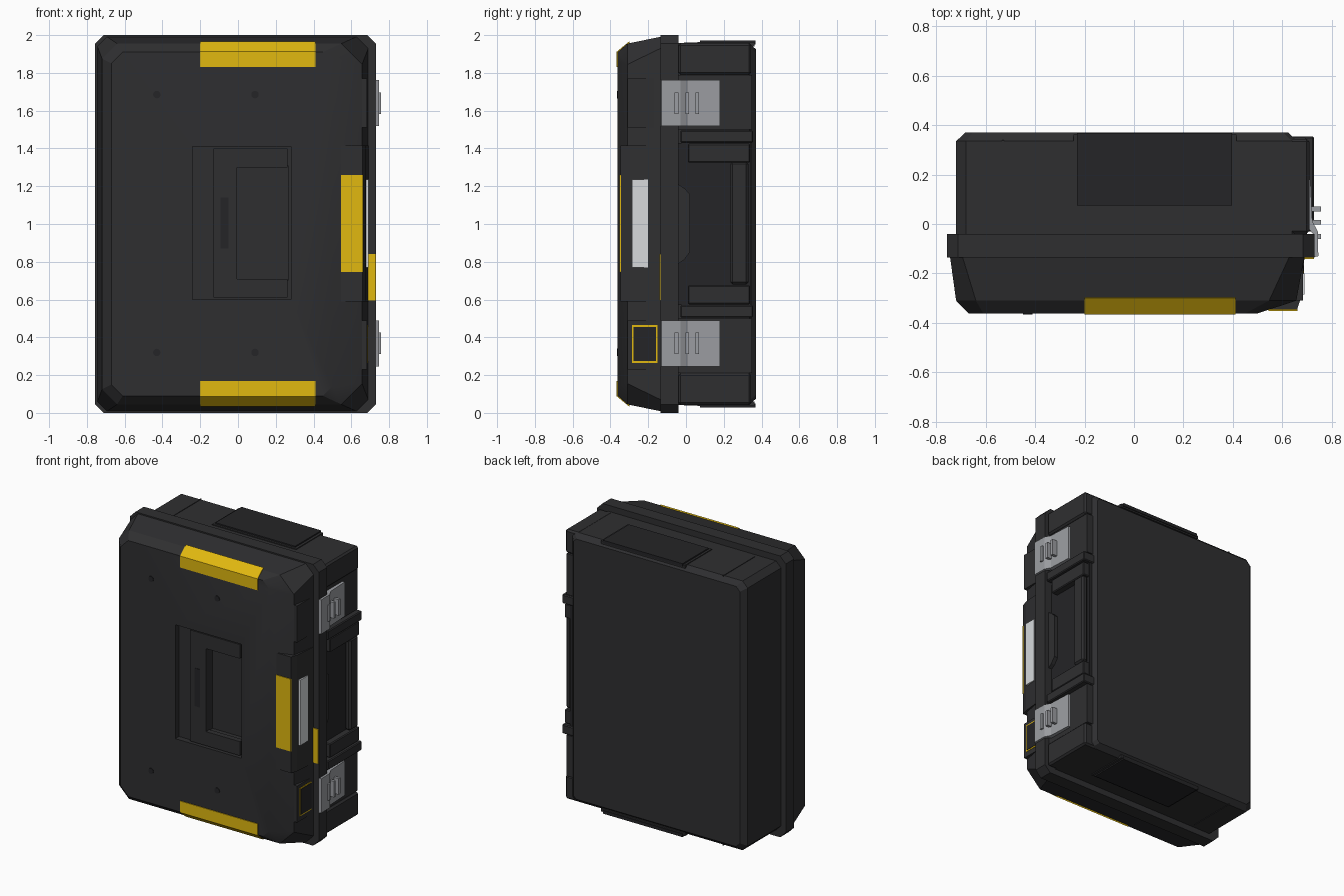
import bpy, bmesh, math
from mathutils import Vector

if "Cube" in bpy.data.objects:
    bpy.data.objects.remove(bpy.data.objects["Cube"])


def material(name, rgb):
    m = bpy.data.materials.new(name)
    m.diffuse_color = (*rgb, 1)
    m.use_nodes = True
    m.node_tree.nodes["Principled BSDF"].inputs["Base Color"].default_value = m.diffuse_color
    return m


DARK = material("charcoal", (0.028, 0.028, 0.030))
BLACK = material("black", (0.018, 0.018, 0.020))
YELLOW = material("yellow", (0.75, 0.48, 0.005))
STEEL = material("steel", (0.33, 0.34, 0.36))
WHITE = material("white", (0.68, 0.70, 0.72))


def finish(bm, name, mat):
    bmesh.ops.recalc_face_normals(bm, faces=bm.faces)
    me = bpy.data.meshes.new(name)
    bm.to_mesh(me)
    bm.free()
    me.materials.append(mat)
    ob = bpy.data.objects.new(name, me)
    bpy.context.collection.objects.link(ob)
    return ob


def loft(name, rings, mat=DARK):
    bm = bmesh.new()
    rows = [[bm.verts.new(p) for p in r] for r in rings]
    n = len(rows[0])
    for a, b in zip(rows, rows[1:]):
        for i in range(n):
            j = (i + 1) % n
            bm.faces.new((a[i], a[j], b[j], b[i]))
    bm.faces.new(rows[0])
    bm.faces.new(rows[-1])
    return finish(bm, name, mat)


def octagon(y, x0, x1, z0, cl, cr):
    # rectangle with cut corners, symmetric about z = 1
    z1 = 2 - z0
    return [(x, y, z) for x, z in (
        (x0 + cl, z0), (x1 - cr, z0), (x1, z0 + cr), (x1, z1 - cr),
        (x1 - cr, z1), (x0 + cl, z1), (x0, z1 - cl), (x0, z0 + cl))]


def prism(name, profile, axis, a, b, mat=DARK):
    # profile is (y, z) for axis x, (x, y) for axis z
    put = (lambda p, t: (t, *p)) if axis == 'x' else (lambda p, t: (*p, t))
    return loft(name, [[put(p, t) for p in profile] for t in (a, b)], mat)


def box(name, x, y, z, mat=DARK, bevel=0.0):
    bm = bmesh.new()
    bmesh.ops.create_cube(bm, size=1)
    for v in bm.verts:
        v.co = Vector([(r[0] + r[1]) / 2 + c * (r[1] - r[0]) for c, r in zip(v.co, (x, y, z))])
    if bevel:
        bmesh.ops.bevel(bm, geom=bm.edges[:], offset=bevel, segments=1, affect='EDGES')
    return finish(bm, name, mat)


def pair(name, x, y, z, mat=DARK, bevel=0.0):
    # box near the top and its mirror near the bottom
    box(name + "_upper", x, y, z, mat, bevel)
    box(name + "_lower", x, y, (2 - z[1], 2 - z[0]), mat, bevel)


def cut(ob, x, y, z):
    tool = box("cutter", x, y, z)
    tool.hide_render = True
    mod = ob.modifiers.new("cut", 'BOOLEAN')
    mod.operation = 'DIFFERENCE'
    mod.solver = 'EXACT'
    mod.object = tool
    bpy.context.view_layer.objects.active = ob
    bpy.ops.object.modifier_apply(modifier=mod.name)
    bpy.data.objects.remove(tool)


# main shells: lid, rim, body
lid = loft("lid", [octagon(-0.13, -0.745, 0.69, 0.008, 0.05, 0.06),
                   octagon(-0.31, -0.72, 0.657, 0.045, 0.08, 0.11),
                   octagon(-0.362, -0.67, 0.50, 0.09, 0.06, 0.05)])
cut(lid, (-0.24, 0.28), (-0.5, -0.32), (0.60, 1.41))
cut(lid, (-0.01, 0.265), (-0.5, -0.27), (0.70, 1.31))
loft("rim", [octagon(y, -0.757, 0.73, 0.0, 0.045, 0.045) for y in (-0.135, -0.04)])
loft("body", [octagon(-0.045, -0.72, 0.66, 0.043, 0.04, 0.02),
              octagon(0.335, -0.72, 0.66, 0.043, 0.04, 0.02),
              octagon(0.37, -0.683, 0.625, 0.075, 0.03, 0.02)])

# C-shaped carrying handle in the lid recess
c = [(-0.13, 0.61), (0.262, 0.61), (0.262, 0.71), (-0.005, 0.71),
     (-0.005, 1.30), (0.262, 1.30), (0.262, 1.40), (-0.13, 1.40)]
loft("lid_handle", [[(x, y, z) for x, z in c] for y in (-0.315, -0.354)])
box("lid_handle_slot", (-0.093, -0.05), (-0.357, -0.34), (0.87, 1.14), BLACK)

# lid screws
for x in (-0.43, 0.09):
    for z in (0.32, 1.685):
        bm = bmesh.new()
        bmesh.ops.create_cone(bm, cap_ends=True, segments=12, radius1=0.02, radius2=0.02, depth=0.01)
        ob = finish(bm, "lid_screw", BLACK)
        ob.rotation_euler = (math.pi / 2, 0, 0)
        ob.location = (x, -0.361, z)

# yellow strips bent over the lid edges
strip = [(-0.367, 1.83), (-0.367, 1.912), (-0.30, 1.967), (-0.295, 1.95), (-0.35, 1.90), (-0.35, 1.83)]
prism("yellow_strip_top", strip, 'x', -0.2, 0.41, YELLOW)
prism("yellow_strip_bottom", [(y, 2 - z) for y, z in strip], 'x', -0.2, 0.41, YELLOW)

# block and pads on the lid's opening side
block = [(0.54, -0.347), (0.66, -0.347), (0.675, -0.30), (0.69, -0.135), (0.54, -0.135)]
prism("lid_front_block", block, 'z', 0.59, 1.415)
box("yellow_strip_side", (0.545, 0.661), (-0.352, -0.33), (0.745, 1.26), YELLOW)
box("white_plate", (0.66, 0.69), (-0.285, -0.2), (0.77, 1.235), WHITE)
box("yellow_rim_tab", (0.68, 0.728), (-0.141, -0.12), (0.595, 0.84), YELLOW)
pair("lid_latch_pad", (0.56, 0.683), (-0.31, -0.135), (1.51, 1.77))
box("label_frame", (0.66, 0.686), (-0.285, -0.15), (0.265, 0.465), YELLOW)
box("label_panel", (0.66, 0.689), (-0.277, -0.158), (0.274, 0.456), BLACK)

# latches with grip ridges
latch = [(0.725, -0.135), (0.746, -0.13), (0.744, -0.03), (0.722, 0.01), (0.714, 0.18),
         (0.69, 0.18), (0.69, 0.0), (0.725, -0.04)]
for z in (0.368, 1.64):
    prism("latch", latch, 'z', z - 0.122, z + 0.122, STEEL)
    for y in (-0.05, 0.007, 0.06):
        box("latch_ridge", (0.70, 0.757), (y - 0.01, y + 0.01), (z - 0.057, z + 0.057), STEEL)

# body blocks and ribs on the opening side
pair("body_corner_block", (0.60, 0.71), (-0.04, 0.345), (1.79, 1.958), bevel=0.012)
pair("latch_backing", (0.60, 0.695), (-0.04, 0.35), (1.50, 1.79))
pair("handle_rib", (0.60, 0.728), (-0.03, 0.355), (1.43, 1.495), bevel=0.006)
box("handle_bay", (0.60, 0.672), (-0.04, 0.345), (0.57, 1.43), BLACK)

# side carrying handle
pair("side_handle_arm", (0.62, 0.718), (0.01, 0.34), (1.325, 1.425), bevel=0.006)
box("side_handle_grip", (0.672, 0.718), (0.235, 0.33), (0.68, 1.33), bevel=0.012)
loft("handle_bay_tab", [[(x, y, z) for y, z in
     ((-0.04, 0.79), (-0.01, 0.81), (0.02, 0.85), (0.02, 1.16), (-0.01, 1.19), (-0.04, 1.21))]
     for x in (0.66, 0.70)])

# label panels and ribs on the top and bottom walls
pair("end_panel", (-0.245, 0.415), (0.06, 0.362), (1.94, 1.963))
pair("end_panel_inlay", (-0.23, 0.397), (0.075, 0.368), (1.95, 1.972), BLACK)
pair("end_rib", (-0.535, -0.527), (-0.01, 0.34), (1.94, 1.961))

bpy.ops.object.select_all(action='DESELECT')
lid.select_set(True)
bpy.context.view_layer.objects.active = lid
bpy.ops.object.shade_smooth_by_angle(angle=math.radians(25))
